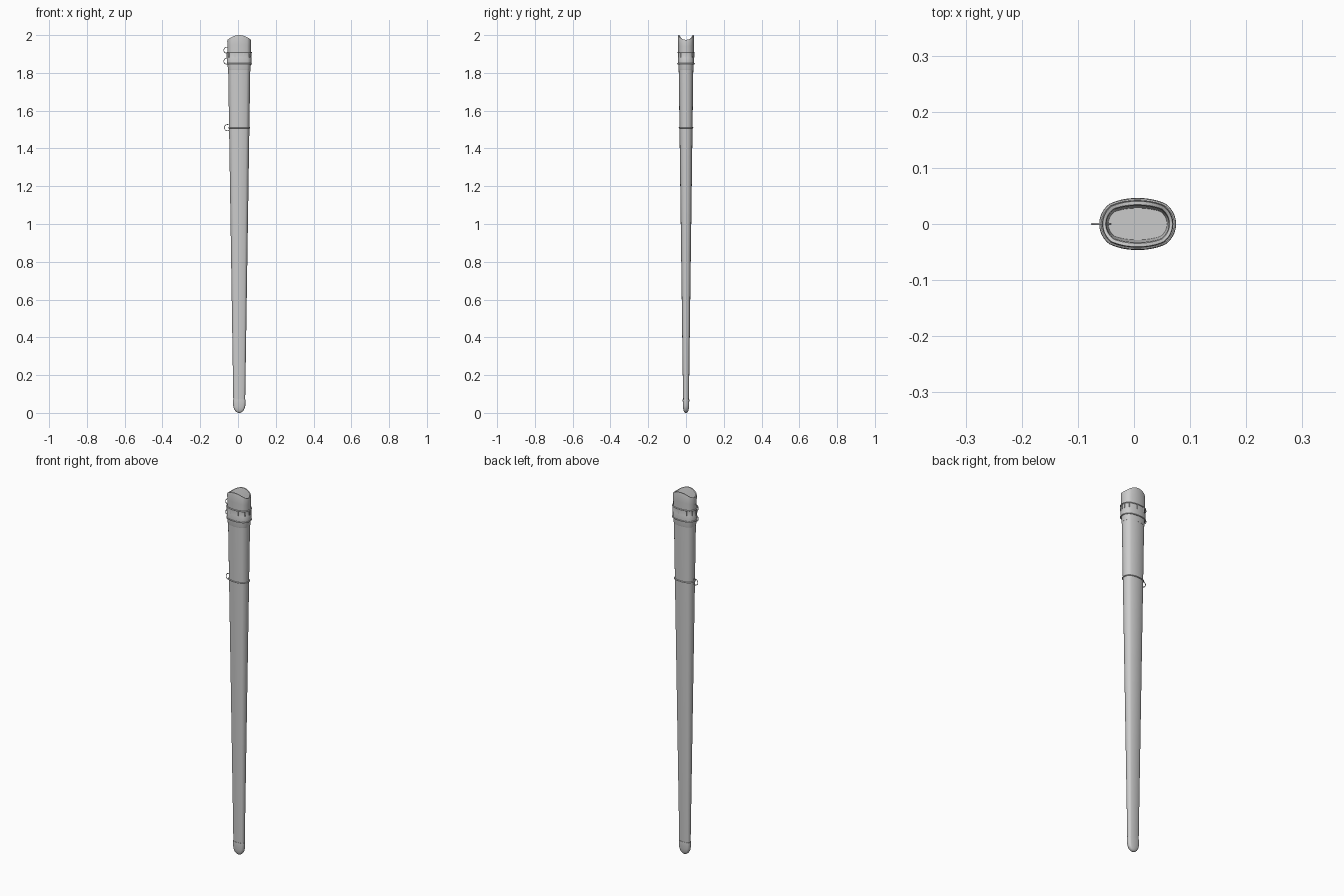
import bpy, bmesh, math

if "Cube" in bpy.data.objects:
    bpy.data.objects.remove(bpy.data.objects["Cube"])

CX = 0.0065   # sheath axis, offset by the hanging rings
N = 64


def stadium(hx, hy):
    """Points of a rounded-end oval cross-section."""
    s = max(hx - hy, 0) * 0.9
    r = hx - s
    pts = []
    for i in range(N):
        a = 2 * math.pi * i / N
        c, d = math.cos(a), math.sin(a)
        pts.append((c * r + s * max(-1, min(1, c * 1.6)), d * hy))
    return pts


def finish(name, bm):
    bmesh.ops.recalc_face_normals(bm, faces=bm.faces)
    me = bpy.data.meshes.new(name)
    bm.to_mesh(me)
    bm.free()
    ob = bpy.data.objects.new(name, me)
    bpy.context.collection.objects.link(ob)
    bpy.ops.object.select_all(action='DESELECT')
    ob.select_set(True)
    bpy.context.view_layer.objects.active = ob
    bpy.ops.object.shade_smooth_by_angle(angle=math.radians(40))
    return ob


def loft(name, stations, caps=True, loop=False):
    """Skin oval stations (z, half_x, half_y, dip at the narrow ends)."""
    bm = bmesh.new()
    rings = []
    for z, hx, hy, dip in stations:
        rings.append([bm.verts.new((CX + x, y, z - dip * (x / hx) ** 2))
                      for x, y in stadium(hx, hy)])
    pairs = list(zip(rings, rings[1:]))
    if loop:
        pairs.append((rings[-1], rings[0]))
    for a, b in pairs:
        for i in range(N):
            j = (i + 1) % N
            bm.faces.new((a[i], a[j], b[j], b[i]))
    if caps and not loop:
        bm.faces.new(rings[0])
        bm.faces.new(rings[-1])
    return finish(name, bm)


def size_at(z):
    """Half width and half depth of the tapering sheath."""
    t = (z - 0.07) / 1.78
    return 0.0315 + 0.0275 * t, 0.0155 + 0.0235 * t


def oval_cord(name, z, hx, hy, r):
    """Thin cord wrapped around the sheath."""
    st = []
    for k in range(8):
        a = 2 * math.pi * k / 8
        st.append((z + r * math.sin(a), hx + r * math.cos(a), hy + r * math.cos(a), 0))
    return loft(name, st, loop=True)


# Tapering sheath
loft("sheath_body", [(z, *size_at(z), 0) for z in (0.05, 0.3, 0.6, 0.9, 1.2, 1.5, 1.7, 1.84)])

# Throat with a saddle-shaped mouth and hollow inside
loft("throat", [
    (1.815, 0.0590, 0.0388, 0), (1.82, 0.0605, 0.0400, 0), (1.88, 0.0620, 0.0410, 0),
    (1.95, 0.0625, 0.0415, 0.010), (1.994, 0.0635, 0.0420, 0.025),
    (2.000, 0.0620, 0.0405, 0.025), (2.000, 0.0570, 0.0345, 0.025),
    (1.994, 0.0555, 0.0325, 0.025), (1.90, 0.0520, 0.0280, 0),
    (1.84, 0.0450, 0.0180, 0), (1.825, 0.0360, 0.0070, 0)])

# Raised collar
loft("collar", [
    (1.848, 0.0605, 0.0405, 0), (1.848, 0.0650, 0.0435, 0), (1.880, 0.0650, 0.0435, 0),
    (1.882, 0.0640, 0.0430, 0), (1.906, 0.0645, 0.0430, 0), (1.906, 0.0610, 0.0405, 0)])
oval_cord("collar_lower_bead", 1.848, 0.0645, 0.0430, 0.0035)
oval_cord("collar_upper_bead", 1.908, 0.0650, 0.0425, 0.0035)

# Small upright ribs around the collar
bm = bmesh.new()
pts = stadium(0.0645, 0.0430)
for i in range(3, N, 6):
    x, y = pts[i]
    v = bmesh.ops.create_cube(bm, size=1)['verts']
    bmesh.ops.scale(bm, vec=(0.004, 0.004, 0.026), verts=v)
    bmesh.ops.translate(bm, vec=(CX + x, y, 1.894), verts=v)
finish("collar_ribs", bm)

# Suspension band lower down
hx, hy = size_at(1.51)
oval_cord("suspension_band", 1.51, hx + 0.001, hy + 0.001, 0.0035)

# Metal tip
tip = [(0.0003, 0.004, 0.002, 0)]
for k in range(1, 9):
    a = math.pi / 2 * k / 8
    tip.append((0.045 * (1 - math.cos(a)), 0.0325 * math.sin(a), 0.0165 * math.sin(a) ** 0.7, 0))
tip += [(0.068, 0.0340, 0.0175, 0), (0.071, 0.0335, 0.0170, 0), (0.071, 0.0310, 0.0150, 0)]
tip[0] = (0.0, 0.004, 0.002, 0)
loft("sheath_tip", tip)

# Hanging rings on the narrow edge
for k, (z, x) in enumerate([(1.92, -0.0585), (1.862, -0.0585), (1.51, -0.0555)]):
    bpy.ops.mesh.primitive_torus_add(
        major_radius=0.0165, minor_radius=0.0018, major_segments=32, minor_segments=8,
        location=(x, 0, z), rotation=(math.pi / 2, 0, 0))
    ring = bpy.context.object
    ring.name = f"hanging_ring_{k + 1}"
    bpy.ops.object.shade_smooth_by_angle(angle=math.radians(60))
